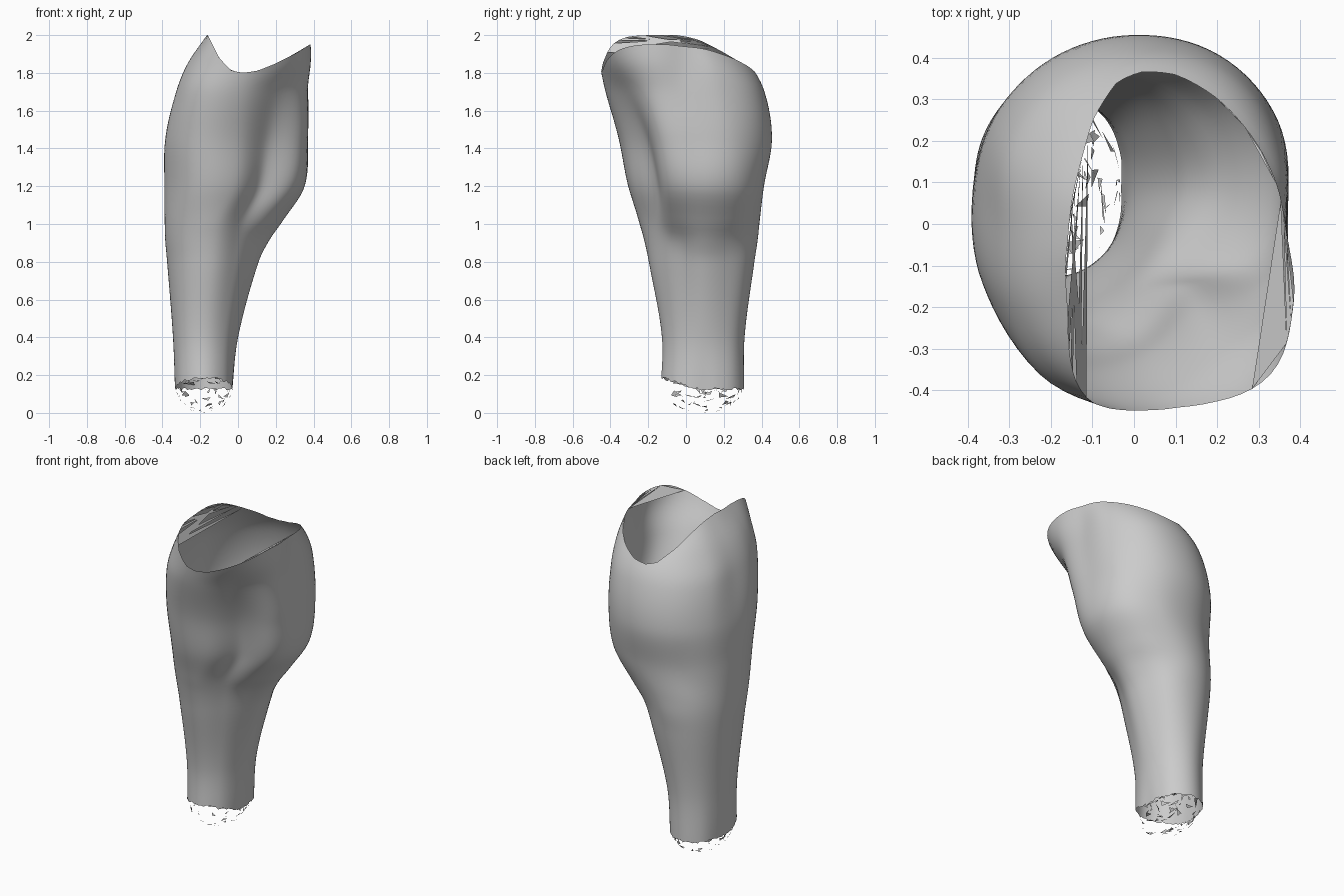
import bpy, math, random
from mathutils import Vector

if "Cube" in bpy.data.objects:
    bpy.data.objects.remove(bpy.data.objects["Cube"])

random.seed(4)
COLS, ROWS = 96, 60

# Leg sections: height, centre x, centre y, then radii every 30 degrees from +x
SECTIONS = [
    (0.10, -.18, .09, .147, .166, .20, .218, .20, .165, .152, .17, .205, .225, .20, .165),
    (0.40, -.17, .09, .170, .182, .208, .220, .206, .184, .174, .188, .212, .217, .195, .172),
    (0.80, -.135, .09, .243, .25, .27, .272, .267, .252, .24, .258, .285, .285, .24, .222),
    (0.92, -.12, .087, .288, .288, .29, .293, .288, .274, .265, .286, .312, .307, .252, .248),
    (1.02, -.10, .08, .338, .342, .322, .31, .304, .294, .287, .310, .337, .327, .264, .298),
    (1.20, -.02, .08, .372, .378, .352, .332, .337, .357, .368, .392, .418, .366, .272, .355),
    (1.45, 0, .06, .37, .395, .402, .395, .392, .387, .382, .418, .452, .395, .313, .385),
    (1.70, .02, 0, .348, .388, .42, .415, .40, .373, .345, .385, .442, .42, .366, .378),
    (1.85, .06, -.02, .308, .335, .35, .35, .34, .325, .32, .365, .433, .438, .42, .368),
    (2.00, .10, -.05, .27, .25, .23, .20, .22, .25, .26, .30, .41, .43, .43, .325),
]
# Saddle-shaped top cut: x, rim height
RIM = [(-.16, 2.0), (-.10, 1.88), (-.04, 1.815), (.02, 1.80), (.10, 1.81),
       (.20, 1.85), (.30, 1.90), (.38, 1.95)]


def hermite(p0, p1, m0, m1, t):
    return ((2*t**3 - 3*t*t + 1)*p0 + (t**3 - 2*t*t + t)*m0
            + (3*t*t - 2*t**3)*p1 + (t**3 - t*t)*m1)


def section(z):
    """Smoothly interpolated section row at height z."""
    n = len(SECTIONS)
    i = 0
    while i < n - 2 and z > SECTIONS[i + 1][0]:
        i += 1
    a, b = SECTIONS[i], SECTIONS[i + 1]
    p, q = SECTIONS[max(i - 1, 0)], SECTIONS[min(i + 2, n - 1)]
    h = b[0] - a[0]
    t = (z - a[0]) / h
    return [hermite(a[k], b[k], (b[k] - p[k]) / (b[0] - p[0]) * h,
                    (q[k] - a[k]) / (q[0] - a[0]) * h, t) for k in range(1, 15)]


def point(z, ang):
    s = section(z)
    r = s[2:]
    f = (ang / (math.pi / 6)) % 12
    i = int(f)
    a, b, p, q = r[i % 12], r[(i + 1) % 12], r[i - 1], r[(i + 2) % 12]
    rad = hermite(a, b, (b - p) / 2, (q - a) / 2, f - i)
    return Vector((s[0] + rad*math.cos(ang), s[1] + rad*math.sin(ang), z))


def rim_height(x):
    if x <= RIM[0][0]:
        return RIM[0][1]
    for (x0, z0), (x1, z1) in zip(RIM, RIM[1:]):
        if x <= x1:
            return z0 + (z1 - z0) * (x - x0) / (x1 - x0)
    return RIM[-1][1]


def top_of(ang):
    lo, hi = 1.6, 2.0
    for _ in range(25):
        mid = (lo + hi) / 2
        if mid < rim_height(point(mid, ang).x):
            lo = mid
        else:
            hi = mid
    return lo


def make(name, verts, faces):
    me = bpy.data.meshes.new(name)
    me.from_pydata(verts, [], faces)
    me.update()
    ob = bpy.data.objects.new(name, me)
    bpy.context.collection.objects.link(ob)
    return ob


# Open lower-leg shell
columns = []
for c in range(COLS):
    ang = 2 * math.pi * c / COLS
    front = max(0, -math.sin(ang)) ** 2
    zb = 0.125 + 0.06 * front + random.uniform(-.006, .008)
    zt = top_of(ang)
    columns.append([point(zb + (zt - zb) * r / ROWS, ang) for r in range(ROWS + 1)])
verts = [v for col in columns for v in col]
W = ROWS + 1
faces = [(c*W + r, (c + 1) % COLS*W + r, (c + 1) % COLS*W + r + 1, c*W + r + 1)
         for c in range(COLS) for r in range(ROWS)]
shell = make("lower_leg_shell", verts, faces)
for p in shell.data.polygons:
    p.use_smooth = True


def rim(deg):
    return columns[round(deg / 360 * COLS) % COLS][ROWS]


# Torn slivers stretched across the top opening
tv = []
for a, b, c in [(236, 240, 135), (240, 244, 128), (232, 228, 150), (244, 236, 160),
                (225, 215, 140), (318, 300, 20), (325, 318, 10), (335, 328, 5),
                (40, 52, 28), (60, 68, 52), (200, 190, 150), (170, 160, 135)]:
    tv += [rim(a), rim(b), rim(c)]
make("top_slivers", tv, [(i, i + 1, i + 2) for i in range(0, len(tv), 3)])


# Scattered shards of the rounded ankle end
def dome(u, w):
    return Vector((-.18 + .148*math.cos(u)*math.cos(w),
                   .09 + .21*math.sin(u)*math.cos(w), .13 - .13*math.sin(w)))


sv = [dome(0, math.pi/2), dome(1, 1.35), dome(1.8, 1.4)]
for _ in range(50):
    u, w = random.uniform(0, 2*math.pi), math.asin(random.uniform(0, .97))
    for _ in range(3):
        sv.append(dome(u + random.uniform(-.22, .22),
                       min(1.5, max(0, w + random.uniform(-.15, .15)))))
make("ankle_shards", sv, [(i, i + 1, i + 2) for i in range(0, len(sv), 3)])

# Ragged inner scraps just above the ankle opening
iv = []
for _ in range(26):
    u, k = random.uniform(0, 2*math.pi), random.uniform(.3, .9)
    for _ in range(3):
        d = u + random.uniform(-.4, .4)
        m = k + random.uniform(-.1, .1)
        iv.append(Vector((-.18 + .145*m*math.cos(d), .09 + .205*m*math.sin(d),
                          .14 + .09*(1 - m) + random.uniform(-.01, .01))))
make("ankle_scraps", iv, [(i, i + 1, i + 2) for i in range(0, len(iv), 3)])
